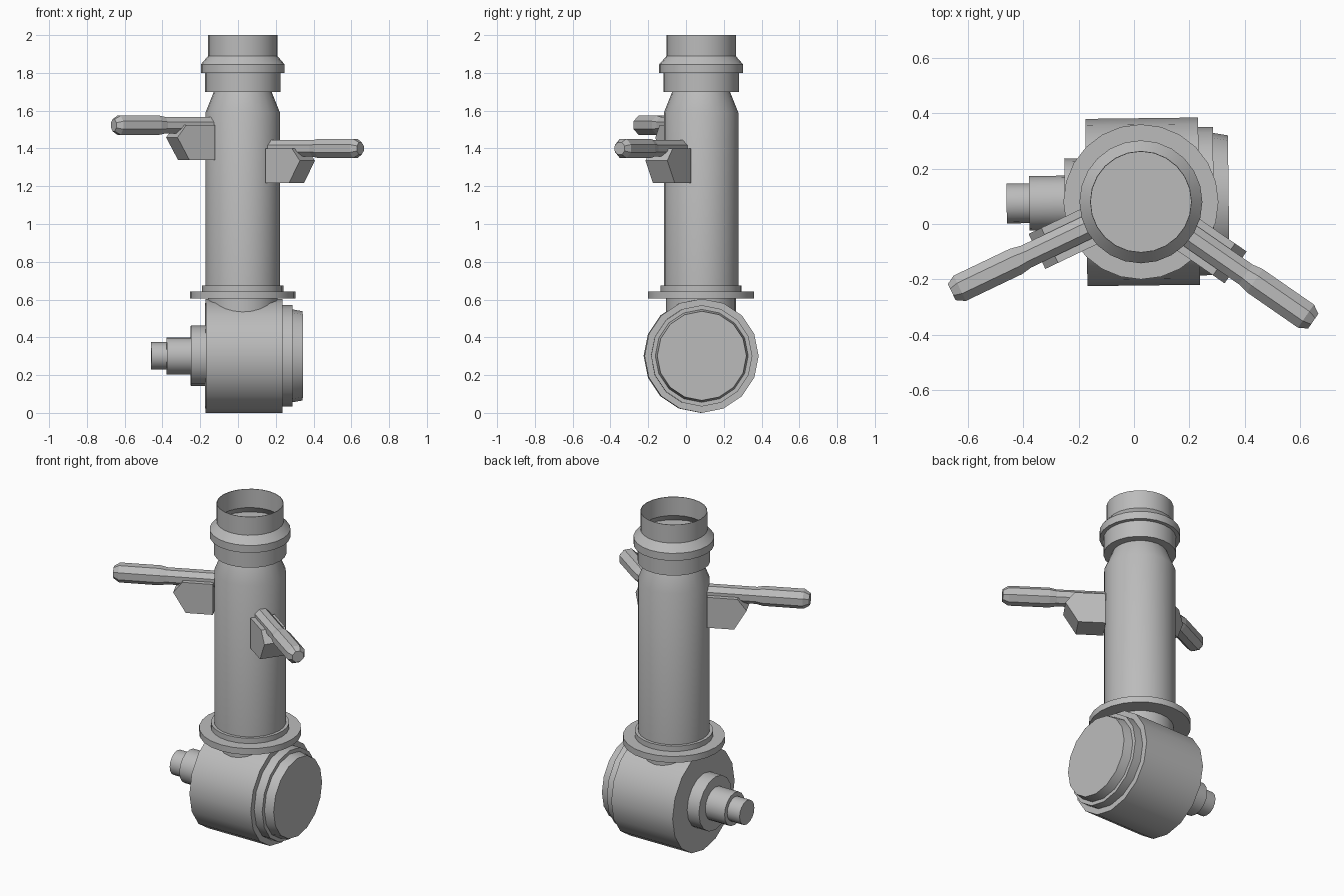
import bpy, bmesh, math
from mathutils import Matrix, Vector

cube = bpy.data.objects.get("Cube")
if cube:
    bpy.data.objects.remove(cube, do_unlink=True)

CENTRE = Vector((0.025, 0.08, 0))
grey = bpy.data.materials.new("plain_grey")
grey.use_nodes = True
colour = (0.5, 0.5, 0.5, 1)
grey.diffuse_color = colour
grey.node_tree.nodes["Principled BSDF"].inputs["Base Color"].default_value = colour


def finish(name, bm, matrix, smooth):
    bmesh.ops.recalc_face_normals(bm, faces=bm.faces)
    mesh = bpy.data.meshes.new(name)
    bm.to_mesh(mesh)
    bm.free()
    mesh.materials.append(grey)
    obj = bpy.data.objects.new(name, mesh)
    bpy.context.collection.objects.link(obj)
    obj.matrix_world = matrix
    if smooth:
        bpy.ops.object.select_all(action="DESELECT")
        obj.select_set(True)
        bpy.context.view_layer.objects.active = obj
        bpy.ops.object.shade_smooth_by_angle(angle=math.radians(30))
    return obj


def lathe(name, profile, matrix, sides, smooth=True, turn=0.0):
    """Revolve (radius, height) points round z; both ends are closed."""
    bm = bmesh.new()
    rings = []
    for r, h in profile:
        rings.append([bm.verts.new((r * math.cos(a), r * math.sin(a), h))
                      for a in (turn + math.tau * i / sides for i in range(sides))])
    for low, high in zip(rings, rings[1:]):
        for i in range(sides):
            j = (i + 1) % sides
            bm.faces.new((low[i], low[j], high[j], high[i]))
    bm.faces.new(rings[0])
    bm.faces.new(rings[-1])
    return finish(name, bm, matrix, smooth)


upright = Matrix.Translation(CENTRE)

# Vertical tube and its fittings
lathe("lower_neck", [(0.185, 0.4), (0.185, 0.62)], upright, 24)
lathe("flange", [(0.28, 0.605), (0.28, 0.643)], upright, 24)
lathe("base_ring", [(0.215, 0.643), (0.215, 0.675)], upright, 24)
lathe("column", [(0.197, 0.66), (0.197, 1.59), (0.153, 1.70)], upright, 24)
lathe("coupling", [(0.2, 1.70), (0.2, 1.805)], upright, 24)
# Open socket: outside wall, rim, then down the inside to its floor
lathe("top_socket", [(0.222, 1.80), (0.222, 1.845), (0.184, 1.889), (0.184, 2.0),
                     (0.181, 2.0), (0.181, 1.887), (0.215, 1.845)], upright, 24)

# Horizontal drum with stepped cap and shaft, its axis pointing to +x
sideways = (Matrix.Translation((CENTRE.x, CENTRE.y, 0.302))
            @ Matrix.Rotation(math.radians(0.7), 4, "Z")
            @ Matrix.Rotation(math.radians(90), 4, "Y"))
drum_parts = {
    "drum": (0.302, 0.302, -0.197, 0.21),
    "cap_step": (0.268, 0.268, 0.21, 0.263),
    "end_cap": (0.246, 0.236, 0.263, 0.317),
    "shaft_collar": (0.16, 0.16, -0.275, -0.197),
    "shaft": (0.098, 0.098, -0.403, -0.275),
    "shaft_tip": (0.072, 0.072, -0.485, -0.403),
}
for name, (r0, r1, start, end) in drum_parts.items():
    lathe(name, [(r0, start), (r1, end)], sideways, 16)


def bracket(name, matrix):
    """Chamfered block in local x (outward) and z, extruded along y."""
    side = [(0.195, 0), (0.365, 0), (0.416, -0.065), (0.346, -0.184), (0.195, -0.184)]
    bm = bmesh.new()
    face = bm.faces.new([bm.verts.new((x, -0.07, z)) for x, z in side])
    new = bmesh.ops.extrude_face_region(bm, geom=[face])["geom"]
    verts = [v for v in new if isinstance(v, bmesh.types.BMVert)]
    bmesh.ops.translate(bm, verts=verts, vec=(0, 0.14, 0))
    finish(name, bm, matrix, False)


# Two handles, each on a bracket, fanned out at different heights
grip = [(0.047, 0.16), (0.047, 0.46), (0.055, 0.5), (0.055, 0.725), (0.035, 0.757)]
for side, angle, z in (("right", -154.5, 1.523), ("left", -34.7, 1.40)):
    mount = (Matrix.Translation(CENTRE + Vector((0, 0, z)))
             @ Matrix.Rotation(math.radians(angle), 4, "Z"))
    bracket(side + "_bracket", mount)
    lathe(side + "_handle", grip, mount @ Matrix.Rotation(math.radians(90), 4, "Y"),
          8, smooth=False, turn=math.pi / 8)
